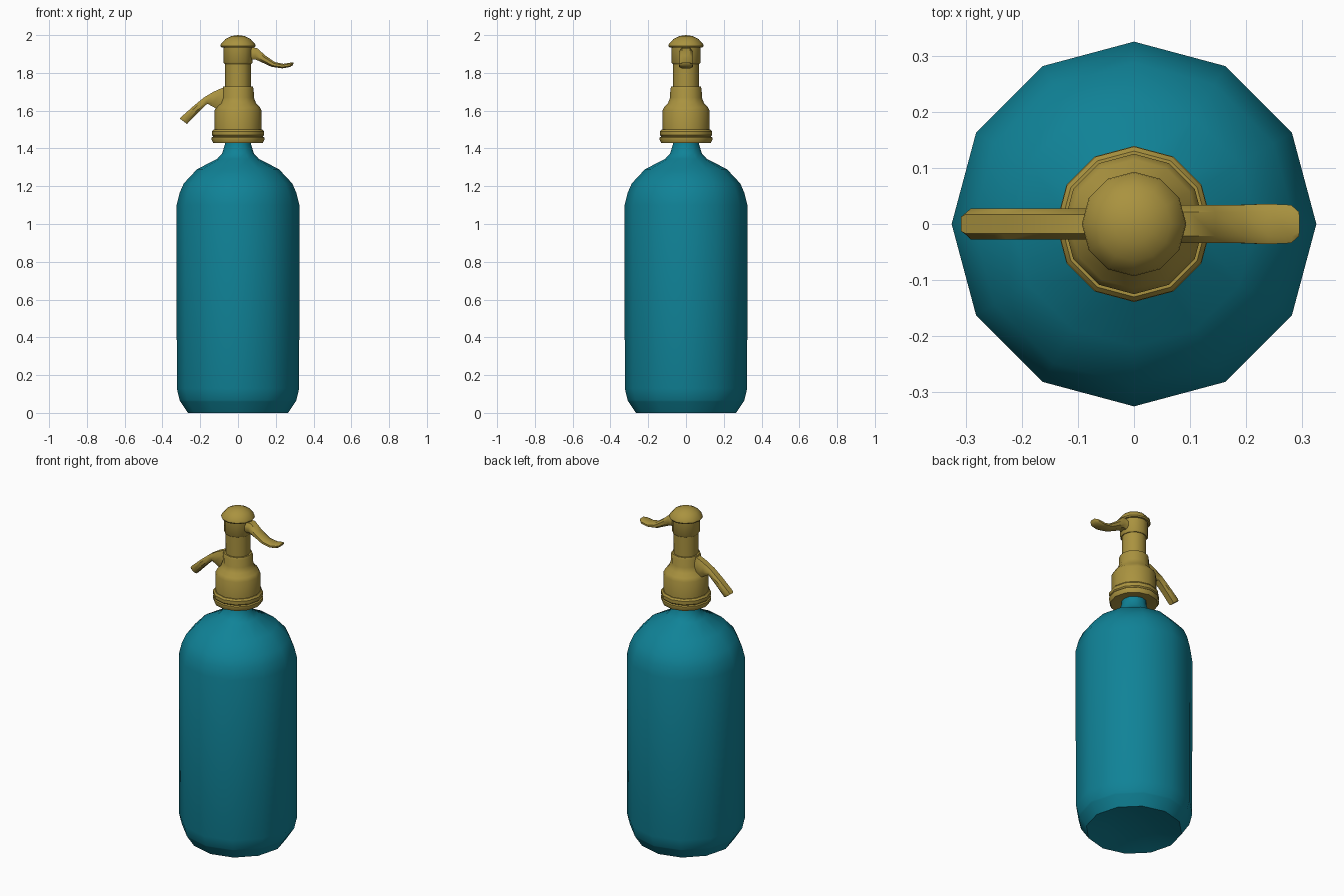
import bpy, math

if "Cube" in bpy.data.objects:
    bpy.data.objects.remove(bpy.data.objects["Cube"])


def material(name, rgb):
    m = bpy.data.materials.new(name)
    m.diffuse_color = (*rgb, 1)
    m.use_nodes = True
    m.node_tree.nodes["Principled BSDF"].inputs["Base Color"].default_value = m.diffuse_color
    return m


TEAL = material("teal glass", (0.005, 0.225, 0.31))
BRASS = material("brass", (0.40, 0.29, 0.05))


def make(name, verts, faces, mat, angle):
    me = bpy.data.meshes.new(name)
    me.from_pydata(verts, [], faces)
    me.materials.append(mat)
    me.shade_smooth()
    me.set_sharp_from_angle(angle=math.radians(angle))
    ob = bpy.data.objects.new(name, me)
    bpy.context.collection.objects.link(ob)
    return ob


def lathe(name, profile, mat, angle=40, n=12):
    """Revolve (radius, height) pairs; radius 0 makes a pole."""
    verts, rings, faces = [], [], []
    for r, z in profile:
        k = 1 if r == 0 else n
        rings.append([len(verts) + i % k for i in range(n)])
        verts += [(r * math.cos(math.tau * i / n), r * math.sin(math.tau * i / n), z)
                  for i in range(k)]
    for a, b in zip(rings, rings[1:]):
        for i in range(n):
            j = (i + 1) % n
            faces.append(list(dict.fromkeys((a[i], a[j], b[j], b[i]))))
    return make(name, verts, faces, mat, angle)


def sweep(name, stations, mat, angle=40):
    """Chamfered bar; each station is upper x, z, lower x, z, half width."""
    section = [(1, .28), (.62, 0), (-.62, 0), (-1, .28),
               (-1, .72), (-.62, 1), (.62, 1), (1, .72)]
    verts, faces = [], []
    for ux, uz, lx, lz, w in stations:
        verts += [(ux + (lx - ux) * t, w * s, uz + (lz - uz) * t) for s, t in section]
    for k in range(len(stations) - 1):
        for i in range(8):
            j = (i + 1) % 8
            faces.append((k * 8 + i, k * 8 + j, k * 8 + 8 + j, k * 8 + 8 + i))
    last = (len(stations) - 1) * 8
    faces += [tuple(range(7, -1, -1)), tuple(range(last, last + 8))]
    ob = make(name, verts, faces, mat, angle)
    # Travelling towards -x mirrors the winding
    if stations[-1][0] > stations[0][0]:
        ob.data.flip_normals()
    return ob


# Glass bottle with a dished base
lathe("bottle", [
    (0, .035), (.15, .028), (.265, 0), (.305, .06), (.309, .067), (.324, .13),
    (.325, 1.10), (.309, 1.165), (.287, 1.215), (.217, 1.29), (.11, 1.345),
    (.083, 1.375), (.07, 1.42), (.068, 1.50), (0, 1.50)], TEAL)

# Threaded collar at the neck
lathe("collar", [
    (0, 1.44), (.075, 1.44), (.12, 1.43), (.132, 1.43), (.139, 1.445), (.139, 1.458),
    (.132, 1.463), (.138, 1.47), (.138, 1.49), (.130, 1.50), (0, 1.50)], BRASS, 35)

# Valve housing and stem
lathe("valve_housing", [
    (0, 1.49), (.125, 1.49), (.125, 1.60), (.115, 1.62), (.095, 1.64), (.084, 1.67),
    (.083, 1.715), (.078, 1.727), (0, 1.727)], BRASS)
lathe("stem", [(0, 1.70), (.068, 1.70), (.068, 1.86), (0, 1.86)], BRASS)

# Head and domed cap
lathe("head", [(0, 1.848), (.072, 1.848), (.078, 1.856), (.078, 1.945), (0, 1.945)], BRASS)
lathe("cap", [
    (0, 1.935), (.088, 1.935), (.093, 1.942), (.091, 1.952), (.066, 1.98),
    (.035, 1.995), (0, 2.0)], BRASS)

# Curved spout on the left
sweep("spout", [
    (-.04, 1.725, -.04, 1.60, .028), (-.085, 1.72, -.105, 1.605, .028),
    (-.13, 1.70, -.135, 1.622, .028), (-.18, 1.67, -.162, 1.637, .028),
    (-.235, 1.625, -.205, 1.597, .028), (-.30, 1.567, -.265, 1.535, .028),
    (-.308, 1.558, -.27, 1.529, .021)], BRASS)

# Thumb lever on the right
sweep("lever", [
    (.04, 1.937, .04, 1.862, .034), (.10, 1.932, .09, 1.872, .034),
    (.145, 1.892, .128, 1.855, .034), (.195, 1.857, .178, 1.832, .034),
    (.24, 1.848, .235, 1.824, .036), (.282, 1.855, .275, 1.831, .034),
    (.295, 1.856, .29, 1.840, .022)], BRASS)
